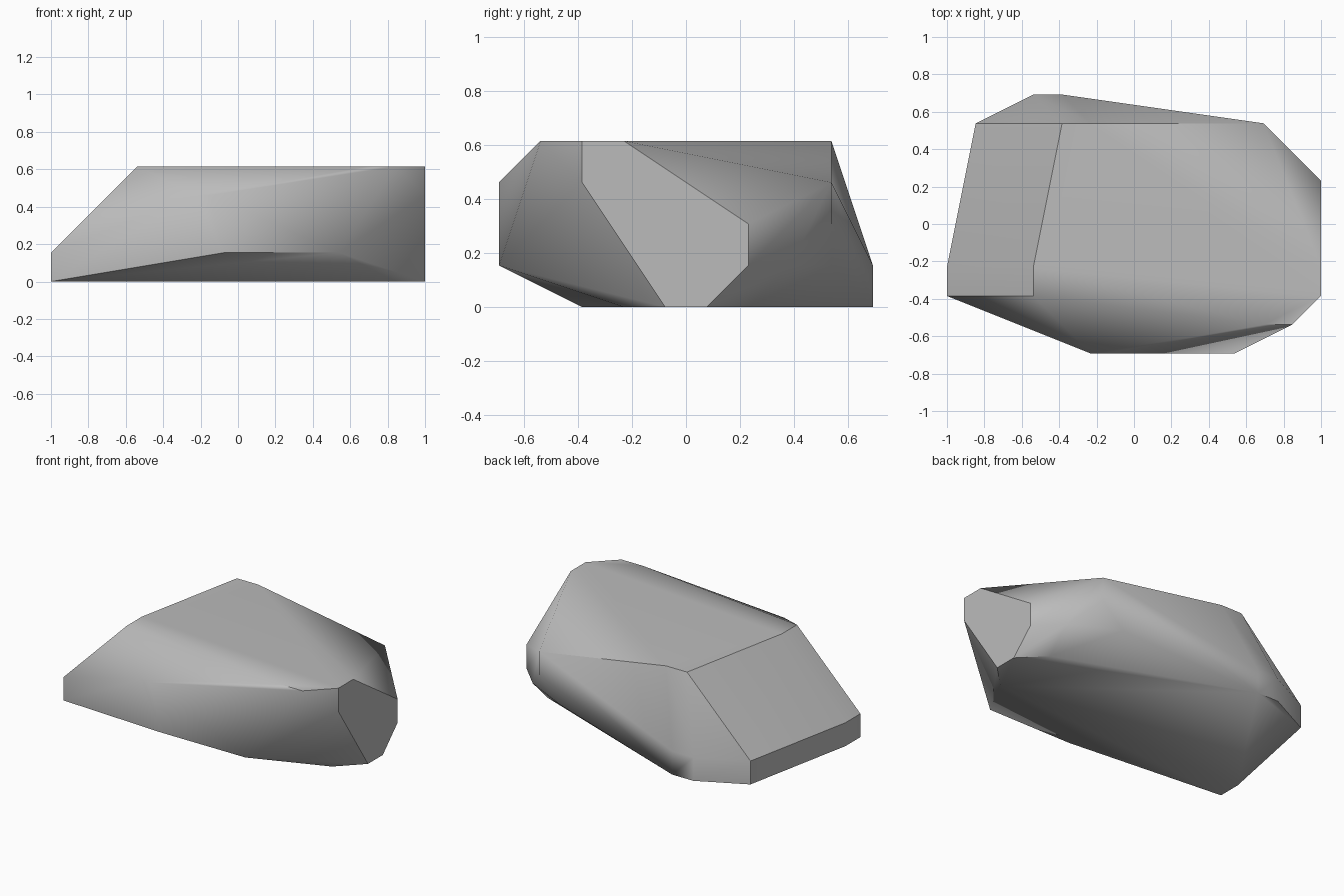
import bpy
import bmesh

# Remove the default cube
default_cube = bpy.data.objects.get("Cube")
if default_cube:
    bpy.data.objects.remove(default_cube, do_unlink=True)

# The boulder is carved on a coarse grid, thirteen steps per unit
STEP = 1 / 13

# Outline corners of the boulder at each level: height -> (x, y)
levels = {
    0: [(-13, -5), (11, -3), (13, -1), (13, 1), (11, 3),
        (-5, 9), (-7, 9), (-11, 7), (-13, -3)],
    2: [(-13, -5), (-1, -9), (7, -9), (13, 3), (11, 5), (7, 7),
        (-5, 9), (-7, 9), (-11, 7), (-13, -3)],
    4: [(13, 3), (9, 7)],
    6: [(-3, -9), (-2, -9), (13, -5), (9, 7)],
    8: [(-7, -5), (9, -7), (11, -7), (13, -5), (13, -3),
        (-3, 7), (-5, 7), (-7, -3)],
}


def make_material(name, colour):
    material = bpy.data.materials.new(name)
    material.use_nodes = True
    material.diffuse_color = colour
    shader = material.node_tree.nodes["Principled BSDF"]
    shader.inputs["Base Color"].default_value = colour
    shader.inputs["Roughness"].default_value = 0.9
    return material


def build_boulder(name, material):
    # Stretch a convex skin over the level outlines
    bm = bmesh.new()
    for height, corners in levels.items():
        for x, y in corners:
            bm.verts.new((x * STEP, y * STEP, height * STEP))
    hull = bmesh.ops.convex_hull(bm, input=bm.verts)
    spare = {v for v in hull["geom_interior"] + hull["geom_unused"]
             if isinstance(v, bmesh.types.BMVert)}
    bmesh.ops.delete(bm, geom=list(spare), context="VERTS")

    # Merge coplanar triangles into clean flat facets
    bmesh.ops.dissolve_limit(bm, angle_limit=0.01,
                             verts=bm.verts, edges=bm.edges)
    bmesh.ops.recalc_face_normals(bm, faces=bm.faces)

    mesh = bpy.data.meshes.new(name)
    bm.to_mesh(mesh)
    bm.free()
    mesh.materials.append(material)
    boulder = bpy.data.objects.new(name, mesh)
    bpy.context.collection.objects.link(boulder)
    return boulder


stone_grey = make_material("stone_grey", (0.5, 0.5, 0.5, 1))
boulder = build_boulder("boulder", stone_grey)

# Soften shallow facets, keep the strong ridges crisp
bpy.ops.object.select_all(action="DESELECT")
boulder.select_set(True)
bpy.context.view_layer.objects.active = boulder
bpy.ops.object.shade_smooth_by_angle(angle=0.72)
